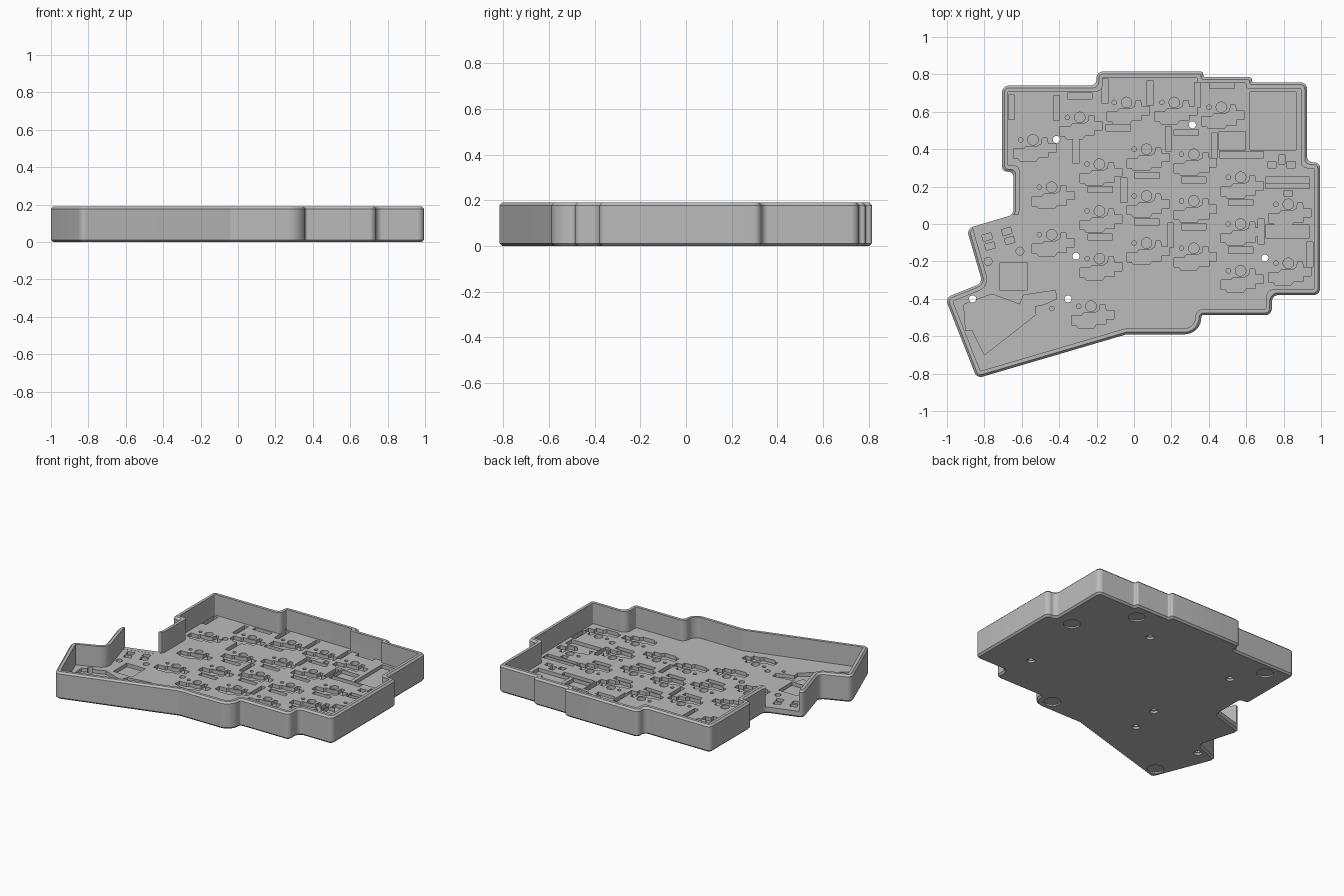
import bpy
import bmesh
import math
from mathutils import Vector

HEIGHT, FLOOR, POCKET = 0.19, 0.045, 0.02
WALL, CHAMFER, CORNER = 0.032, 0.012, 0.035

default_cube = bpy.data.objects.get("Cube")
if default_cube:
    bpy.data.objects.remove(default_cube)

grey = bpy.data.materials.new("plain grey plastic")
grey.use_nodes = True
grey.diffuse_color = (0.5, 0.5, 0.5, 1)
grey.node_tree.nodes["Principled BSDF"].inputs["Base Color"].default_value = (0.5, 0.5, 0.5, 1)

# Case outline, clockwise from the back; a third value is a special corner radius
OUTLINE = [(-.705, .74), (-.2, .74), (-.2, .815), (.37, .815), (.37, .785), (.63, .785),
           (.63, .757), (.925, .757), (.925, .33), (.995, .33), (.995, -.38), (.737, -.38),
           (.737, -.487), (.36, -.487, .012), (.36, -.59, .09), (-.04, -.59), (-.84, -.825),
           (-1.01, -.395), (-.81, -.315), (-.895, -.025), (-.645, .05), (-.645, .28), (-.705, .28)]


def outline_ring(inset):
    """Inset the outline and round every corner, always with the same point count."""
    count = len(OUTLINE)
    points = [Vector(p[:2]) for p in OUTLINE]
    heading = [(points[(i + 1) % count] - points[i]).normalized() for i in range(count)]
    inward = [Vector((d.y, -d.x)) for d in heading]
    moved = [points[i] + (inward[i - 1] + inward[i]) * inset / (1 + inward[i - 1].dot(inward[i]))
             for i in range(count)]
    ring = []
    for i, p in enumerate(moved):
        before, after = heading[i - 1], heading[i]
        turn = before.x * after.y - before.y * after.x
        special = len(OUTLINE[i]) > 2
        radius = OUTLINE[i][2] if special else CORNER
        radius = max(radius + math.copysign(inset, turn), 0.006)
        angle = abs(math.asin(max(-1, min(1, turn))))
        if before.dot(after) < 0:
            angle = math.pi - angle
        reach = radius * math.tan(angle / 2)
        if not special:
            nearest = min((p - moved[i - 1]).length, (moved[(i + 1) % count] - p).length)
            reach = min(reach, nearest * 0.45)
        radius = reach / math.tan(angle / 2)
        start = p - before * reach
        side = inward[i - 1] if turn < 0 else -inward[i - 1]
        center = start + side * radius
        for k in range(9):
            sweep = math.copysign(angle * k / 8, turn)
            arm = start - center
            ring.append(center + Vector((arm.x * math.cos(sweep) - arm.y * math.sin(sweep),
                                         arm.x * math.sin(sweep) + arm.y * math.cos(sweep))))
    return ring


def finish(name, bm):
    bmesh.ops.recalc_face_normals(bm, faces=bm.faces)
    mesh = bpy.data.meshes.new(name)
    bm.to_mesh(mesh)
    bm.free()
    mesh.materials.append(grey)
    obj = bpy.data.objects.new(name, mesh)
    bpy.context.collection.objects.link(obj)
    return obj


# Tray: chamfered outer wall, rim, inner wall and floor
bm = bmesh.new()
profile = [(CHAMFER, 0), (0, CHAMFER), (0, HEIGHT - CHAMFER), (CHAMFER, HEIGHT),
           (WALL, HEIGHT), (WALL, FLOOR)]
rings = [[bm.verts.new((p.x, p.y, z)) for p in outline_ring(inset)] for inset, z in profile]
for low, high in zip(rings, rings[1:]):
    for i in range(len(low)):
        bm.faces.new((low[i - 1], low[i], high[i], high[i - 1]))
bm.faces.new(rings[0])
bm.faces.new(rings[-1])
tray = finish("case_tray", bm)

cut = bmesh.new()


def prism(points, low=POCKET, high=FLOOR + 0.02):
    base = [cut.verts.new((x, y, low)) for x, y in points]
    top = [cut.verts.new((x, y, high)) for x, y in points]
    cut.faces.new(base)
    cut.faces.new(top)
    for i in range(len(base)):
        cut.faces.new((base[i - 1], base[i], top[i], top[i - 1]))


def disc(x, y, radius, *span):
    steps = [math.tau * k / 24 for k in range(24)]
    prism([(x + radius * math.cos(a), y + radius * math.sin(a)) for a in steps], *span)


def slot(x, y, width, depth, tilt=0):
    c, s = math.cos(tilt), math.sin(tilt)
    corners = [(-width / 2, -depth / 2), (width / 2, -depth / 2),
               (width / 2, depth / 2), (-width / 2, depth / 2)]
    prism([(x + a * c - b * s, y + a * s + b * c) for a, b in corners])


# Switch pockets, one list of rows per column
SOCKET = [(-.105, -.05), (-.105, -.1), (-.08, -.1), (-.07, -.115), (.015, -.115), (.03, -.095),
          (.08, -.095), (.08, -.067), (.122, -.067), (.122, -.022), (.08, -.022), (.075, .01),
          (.05, .01), (.045, -.022), (.02, -.036), (-.04, -.036), (-.05, -.05)]
COLUMNS = {-.54: [.45], -.29: [.57], -.04: [.65], .215: [.65], .467: [.625],
           -.44: [.197, -.057], -.185: [.32, .07, -.185], .067: [.4, .15, -.102],
           .32: [.373, .123, -.13], .57: [.25, 0, -.25], .825: [.105, -.21], -.23: [-.44]}
for x, rows in COLUMNS.items():
    for y in rows:
        disc(x, y, .028)
        disc(x - .066, y, .012)
        prism([(x + a, y + b) for a, b in SOCKET])

# Light pockets, lying and standing
for x, y in [(-.29, .685), (.47, .74), (-.085, .515), (.28, .49), (.07, .26), (.32, .235),
             (-.18, .185), (-.18, -.07), (.07, .01), (.32, -.015), (.57, .115), (.57, -.14)]:
    slot(x, y, .132, .033)
for x, y in [(-.655, .625), (-.415, .62), (-.155, .71), (.085, .7), (.34, .69), (.185, .455),
             (-.31, .39), (-.055, .18), (.195, -.06), (.68, -.04), (.94, -.163), (.43, .42)]:
    slot(x, y, .033, .132)

# Controller and connector pockets
for x, y, width, depth in [(.743, .55, .245, .31), (.525, .445, .14, .1), (.575, .37, .235, .034),
                           (.82, .235, .235, .03), (.82, .203, .235, .028), (.82, -.04, .235, .07),
                           (.825, .165, .045, .03), (.738, .316, .045, .035), (.84, .316, .045, .035),
                           (.79, .345, .035, .05), (-.645, -.28, .145, .15)]:
    slot(x, y, width, depth)
for x, y in [(-.785, -.07), (-.68, -.04), (-.77, -.118), (-.665, -.088)]:
    slot(x, y, .05, .034, math.radians(16))
disc(-.78, -.2, .021)
disc(-.61, -.145, .021)

# Thumb key pocket
prism([(-.91, -.43), (-.76, -.375), (-.61, -.43), (-.59, -.38), (-.42, -.355), (-.415, -.4),
       (-.48, -.43), (-.53, -.44), (-.525, -.485), (-.8, -.7), (-.865, -.57), (-.9, -.57)])
disc(-.44, -.452, .012)

# Screw holes with wider heads below, and round foot recesses
for x, y in [(-.415, .452), (.312, .53), (-.31, -.172), (-.352, -.4), (-.863, -.4), (.7, -.182)]:
    disc(x, y, .019, -.02, FLOOR + .03)
    disc(x, y, .026, -.03, .015)
for x, y in [(.8, .34), (.54, .67), (.26, -.495), (-.54, .65), (-.79, -.73)]:
    disc(x, y, .054, -.025, .01)

# Open side in the wall for the cables
prism([(-.88, .05), (-.85, -.065), (-.59, .0), (-.59, .03), (-.61, .046), (-.65, .05),
       (-.66, .09)], FLOOR + .001, HEIGHT + .1)

cutter = finish("pocket_cutter", cut)
cutter.hide_render = True

# Cut the pockets and keep the result as plain geometry
boolean = tray.modifiers.new("pockets", "BOOLEAN")
boolean.operation = "DIFFERENCE"
boolean.solver = "EXACT"
boolean.use_self = True
boolean.object = cutter
depsgraph = bpy.context.evaluated_depsgraph_get()
carved = bpy.data.meshes.new_from_object(tray.evaluated_get(depsgraph))
tray.modifiers.clear()
tray.data = carved
bpy.data.objects.remove(cutter)

bpy.ops.object.select_all(action="DESELECT")
tray.select_set(True)
bpy.context.view_layer.objects.active = tray
bpy.ops.object.shade_smooth_by_angle(angle=math.radians(25))
